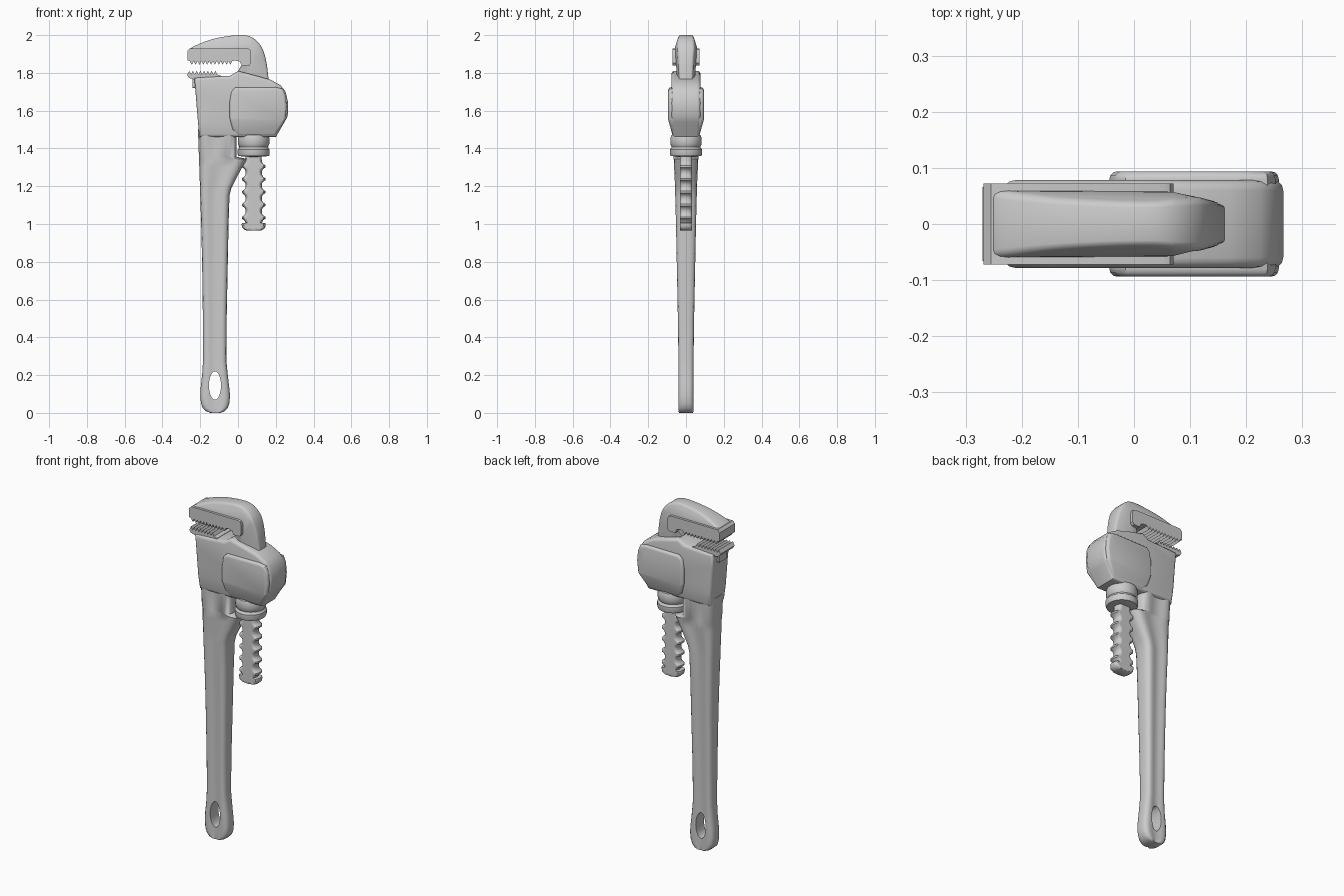
import bpy, bmesh, math
from mathutils import Vector

if "Cube" in bpy.data.objects:
    bpy.data.objects.remove(bpy.data.objects["Cube"])


def finish(name, bm, angle=35):
    bmesh.ops.recalc_face_normals(bm, faces=bm.faces)
    me = bpy.data.meshes.new(name)
    bm.to_mesh(me)
    bm.free()
    ob = bpy.data.objects.new(name, me)
    bpy.context.collection.objects.link(ob)
    me.shade_smooth()
    me.set_sharp_from_angle(angle=math.radians(angle))
    return ob


def prism(name, pts, half, bevel=0.0, cuts=(), shape=None, angle=35):
    """Extrude an x-z profile along y, round its rims, then vary the thickness."""
    bm = bmesh.new()
    caps = [bm.faces.new([bm.verts.new((x, y, z)) for x, z in pts]) for y in (-half, half)]
    rims = list({e for f in caps for e in f.edges})
    a, b = ([v for v in f.verts] for f in caps)
    n = len(pts)
    for i in range(n):
        j = (i + 1) % n
        bm.faces.new((a[i], a[j], b[j], b[i]))
    bmesh.ops.recalc_face_normals(bm, faces=bm.faces)
    if bevel:
        bmesh.ops.bevel(bm, geom=rims, offset=bevel, segments=3, profile=0.5,
                        affect='EDGES', clamp_overlap=True)
    for axis, pos in cuts:
        no = Vector((1, 0, 0)) if axis == 'x' else Vector((0, 0, 1))
        bmesh.ops.bisect_plane(bm, geom=bm.verts[:] + bm.edges[:] + bm.faces[:],
                               plane_co=no * pos, plane_no=no, dist=1e-5)
    if shape:
        for v in bm.verts:
            v.co.y *= shape(v.co.x, v.co.z) / half
    return finish(name, bm, angle)


def loft(name, rings, angle=40):
    bm = bmesh.new()
    loops = [[bm.verts.new(p) for p in r] for r in rings]
    n = len(loops[0])
    for a, b in zip(loops, loops[1:]):
        for i in range(n):
            j = (i + 1) % n
            bm.faces.new((a[i], a[j], b[j], b[i]))
    bm.faces.new(loops[0])
    bm.faces.new(loops[-1])
    return finish(name, bm, angle)


def lathe(name, profile, cx, flat=9.0, sides=32, angle=40):
    """Revolve (radius, z) about a vertical axis; flat limits the y half-width."""
    rings = []
    for r, z in profile:
        ring = []
        for i in range(sides):
            t = math.tau * i / sides
            ring.append((cx + r * math.cos(t), max(-flat, min(flat, r * math.sin(t))), z))
        rings.append(ring)
    return loft(name, rings, angle)


def ramp(v, a, b):
    return max(0.0, min(1.0, (v - a) / (b - a)))


def spline(pts, steps=4):
    """Smooth open curve through the points."""
    p = [Vector(q) for q in pts]
    p = [2 * p[0] - p[1]] + p + [2 * p[-1] - p[-2]]
    out = []
    for i in range(1, len(p) - 2):
        for s in range(steps):
            t = s / steps
            out.append(tuple(0.5 * (2 * p[i] + (p[i + 1] - p[i - 1]) * t
                       + (2 * p[i - 1] - 5 * p[i] + 4 * p[i + 1] - p[i + 2]) * t * t
                       + (3 * p[i] - p[i - 1] - 3 * p[i + 1] + p[i + 2]) * t ** 3)))
    return out + [pts[-1]]


def teeth(x0, x1, count, root, tip):
    w = (x1 - x0) / count
    pts = []
    for i in range(count):
        pts += [(x0 + i * w, root), (x0 + (i + 0.5) * w, tip)]
    return pts + [(x1, root)]


# handle: lofted, shallowly channelled bar with a hanging hole
sections = [(0, -.145, -.095, .037), (.008, -.168, -.072, .039), (.025, -.187, -.055, .04),
            (.05, -.196, -.046, .04), (.09, -.2, -.042, .04), (.14, -.197, -.047, .04),
            (.2, -.19, -.054, .04), (.28, -.185, -.062, .04), (.5, -.186, -.06, .043),
            (.8, -.19, -.054, .049), (1.0, -.195, -.05, .053), (1.15, -.2, -.045, .057),
            (1.19, -.201, -.035, .058), (1.24, -.203, -.01, .06), (1.3, -.205, .022, .063),
            (1.345, -.206, .046, .065), (1.356, -.207, -.008, .066), (1.5, -.212, -.008, .07)]
half_section = [(1, .35), (.95, .7), (.82, .93), (.62, 1), (.4, .95), (.2, .88), (0, .86)]
quarter = half_section + [(-u, v) for u, v in half_section[-2::-1]]
section = quarter + [(u, -v) for u, v in reversed(quarter)]
handle = loft("handle", [[((l + r) / 2 + u * (r - l) / 2, v * h, z) for u, v in section]
                         for z, l, r, h in sections])
hole = [(-.122 + .032 * math.cos(math.tau * i / 32), .145 + .075 * math.sin(math.tau * i / 32))
        for i in range(32)]
cutter = prism("hole_cutter", hole, .1)
cutter.hide_render = True
mod = handle.modifiers.new("hole", 'BOOLEAN')
mod.operation, mod.object, mod.solver = 'DIFFERENCE', cutter, 'EXACT'
bpy.context.view_layer.objects.active = handle
bpy.ops.object.modifier_apply(modifier=mod.name)
bpy.data.objects.remove(cutter)
handle.data.set_sharp_from_angle(angle=math.radians(40))

# head housing
prism("housing", [(-.205, 1.46), (-.217, 1.6), (-.225, 1.7), (-.232, 1.775), (-.15, 1.78),
                  (-.04, 1.785), (0, 1.81), (.09, 1.787), (.17, 1.765), (.225, 1.735),
                  (.252, 1.7), (.266, 1.64), (.263, 1.57), (.235, 1.52), (.2, 1.46)],
      .078, .018, [('z', 1.54)], lambda x, z: .078 - .008 * ramp(z, 1.54, 1.46))

# raised cheeks on both sides of the housing
prism("housing_cheeks", [(-.015, 1.722), (.2, 1.724), (.238, 1.715), (.252, 1.68), (.258, 1.62),
                         (.25, 1.55), (.225, 1.51), (.195, 1.466), (.0, 1.466), (-.03, 1.5),
                         (-.044, 1.56), (-.044, 1.65), (-.035, 1.7)],
      .094, .014, [('z', 1.55)], lambda x, z: .094 - .024 * ramp(z, 1.55, 1.465))

# hook jaw with its shank running down into the housing
outer = spline([(-.265, 1.915), (-.235, 1.94), (-.13, 1.98), (0, 2.0), (.07, 1.99),
                (.12, 1.945), (.148, 1.87), (.162, 1.765)])
prism("hook_jaw", outer + [(.162, 1.6), (0, 1.6), (0, 1.81), (.025, 1.85), (.01, 1.875),
                           (-.265, 1.875)],
      .06, .014, [('x', .07), ('z', 1.85), ('z', 1.94)],
      lambda x, z: min(.06 - .024 * ramp(x, .07, .16), .036 + .024 * ramp(z, 1.8, 1.87))
      - .022 * ramp(z, 1.93, 2.0) * (1 - .6 * ramp(x, .07, .16)))

# upper toothed plate
prism("upper_jaw_plate", [(-.268, 1.915), (-.268, 1.866)] + teeth(-.255, -.03, 11, 1.863, 1.843)
      + [(-.015, 1.866), (.01, 1.86), (.02, 1.838), (.058, 1.838), (.07, 1.852), (.07, 1.91),
         (.064, 1.924), (.05, 1.93), (-.255, 1.93)], .072, angle=25)

# lower toothed plate and its retaining block
prism("lower_jaw_plate", [(-.235, 1.765), (-.262, 1.775), (-.27, 1.79)]
      + teeth(-.268, -.11, 8, 1.792, 1.811) + [(-.09, 1.785), (-.09, 1.765)], .066, angle=25)
prism("lower_jaw_block", [(-.242, 1.72), (-.242, 1.775), (-.2, 1.775), (-.2, 1.72)],
      .037, .004)

# adjusting nut
lathe("adjusting_nut", [(.06, 1.48), (.078, 1.47), (.083, 1.455), (.083, 1.425), (.079, 1.415),
                        (.076, 1.408), (.079, 1.4), (.085, 1.395), (.085, 1.37), (.081, 1.36),
                        (.04, 1.356)], .083)

# flat-sided threaded shank with rounded end
screw = [(.042, 1.37)]
for i in range(5):
    z = 1.305 - i * .068
    screw += [(.043, z + .026), (.049, z + .014), (.062, z + .005), (.062, z - .005),
              (.049, z - .014), (.043, z - .026)]
screw += [(.062, 1.005), (.064, .997), (.06, .98), (.046, .968), (.03, .965)]
lathe("threaded_shank", sorted(screw, key=lambda p: -p[1]), .083, flat=.031, angle=50)
